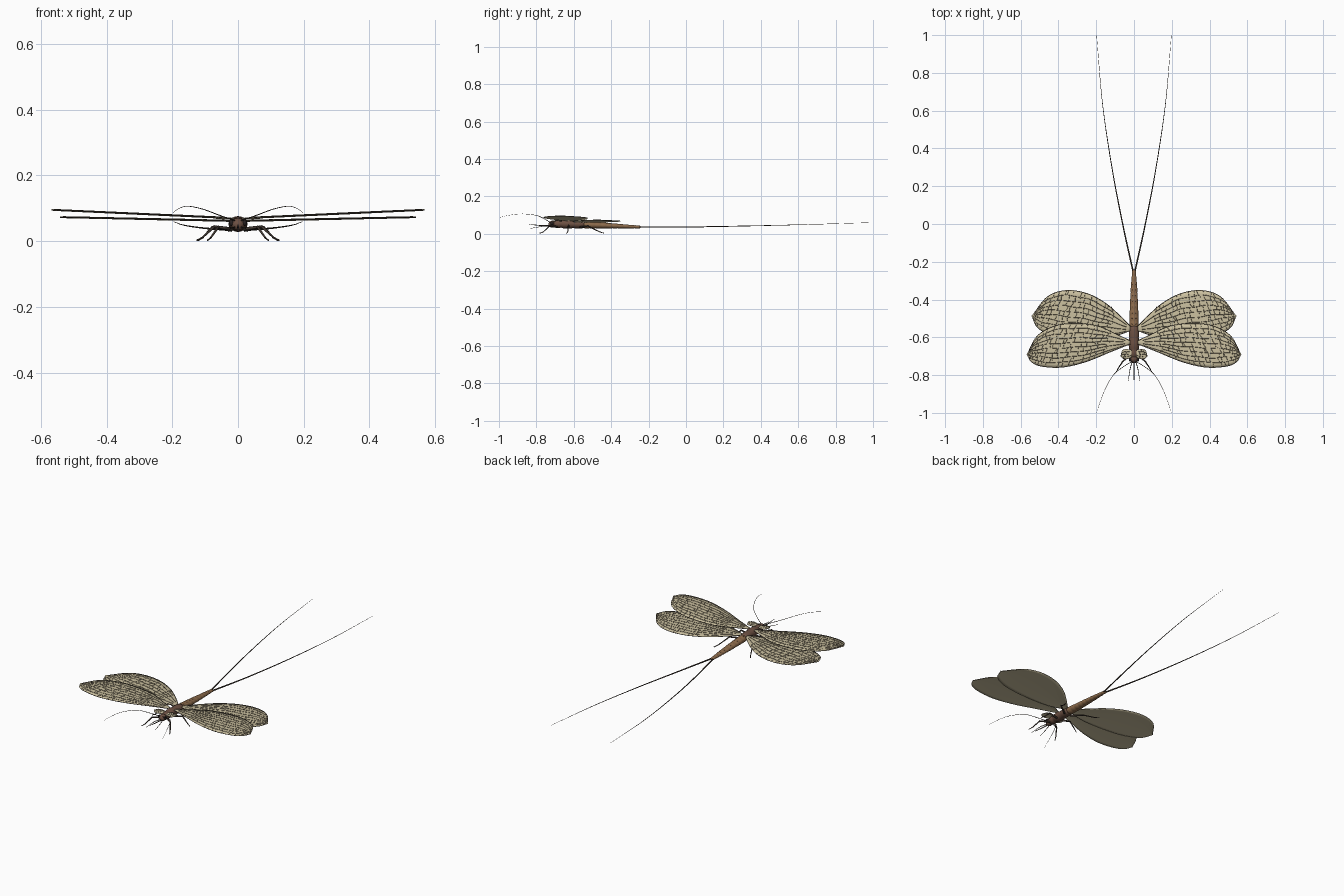
import bpy, bmesh, math, random
from mathutils import Vector

if "Cube" in bpy.data.objects:
    bpy.data.objects.remove(bpy.data.objects["Cube"])
random.seed(4)

def mat(name, c):
    m = bpy.data.materials.new(name)
    m.diffuse_color = (*c, 1)
    m.use_nodes = True
    m.node_tree.nodes["Principled BSDF"].inputs["Base Color"].default_value = m.diffuse_color
    return m

TAN = mat("wing_membrane", (0.60, 0.53, 0.35))
VEIN = mat("vein", (0.09, 0.07, 0.05))
THORAX = mat("thorax_brown", (0.15, 0.08, 0.055))
ABDOMEN = mat("abdomen_brown", (0.26, 0.145, 0.07))
LEG = mat("dark_limb", (0.06, 0.045, 0.035))
EYE = mat("eye_black", (0.02, 0.015, 0.015))

def finish(name, bm, m, smooth=True):
    bmesh.ops.recalc_face_normals(bm, faces=bm.faces)
    me = bpy.data.meshes.new(name)
    bm.to_mesh(me)
    bm.free()
    me.materials.append(m)
    for p in me.polygons:
        p.use_smooth = smooth
    ob = bpy.data.objects.new(name, me)
    bpy.context.collection.objects.link(ob)
    return ob

def smooth_path(pts, n):
    """n+1 evenly parameterised Catmull-Rom samples through pts."""
    p = [Vector(q) for q in pts]
    p = [2 * p[0] - p[1]] + p + [2 * p[-1] - p[-2]]
    out = []
    for i in range(n + 1):
        t = i / n * (len(p) - 3)
        k = min(int(t), len(p) - 4)
        t -= k
        a, b, c, d = p[k:k + 4]
        out.append(0.5 * (2 * b + (c - a) * t + (2 * a - 5 * b + 4 * c - d) * t * t
                          + (3 * b - a - 3 * c + d) * t ** 3))
    return out

def tube(bm, pts, r0, r1, sides=6):
    rings = []
    for i, p in enumerate(pts):
        d = (pts[min(i + 1, len(pts) - 1)] - pts[max(i - 1, 0)]).normalized()
        s = d.cross(Vector((0, 0, 1)))
        s = s.normalized() if s.length > 1e-4 else Vector((1, 0, 0))
        w = s.cross(d)
        r = r0 + (r1 - r0) * i / (len(pts) - 1)
        rings.append([bm.verts.new(p + r * (s * math.cos(a) + w * math.sin(a)))
                      for a in (2 * math.pi * j / sides for j in range(sides))])
    skin(bm, rings)

def skin(bm, rings):
    n = len(rings[0])
    for a, b in zip(rings, rings[1:]):
        for j in range(n):
            bm.faces.new((a[j], a[(j + 1) % n], b[(j + 1) % n], b[j]))
    bm.faces.new(rings[0])
    bm.faces.new(rings[-1])

def body(name, sections, m, sides=20):
    """Lofted body part from (y, z, half width, half height) sections."""
    bm = bmesh.new()
    skin(bm, [[bm.verts.new((w * math.cos(a), y, z + h * math.sin(a)))
               for a in (2 * math.pi * j / sides for j in range(sides))]
              for y, z, w, h in sections])
    return finish(name, bm, m)

def ball(bm, c, r):
    vs = bmesh.ops.create_uvsphere(bm, u_segments=12, v_segments=8, radius=1)["verts"]
    for v in vs:
        v.co = Vector(c) + Vector(a * b for a, b in zip(v.co, r))

def wing(name, front, rear, z0, rise, n_veins, rows, scale=1.0):
    """Membrane between two edge curves, with raised veins, both sides."""
    N, M = 40, 12
    f, r = smooth_path([(*p, 0) for p in front], N), smooth_path([(*p, 0) for p in rear], N)

    def at(u, v, lift=0.0):
        i = min(int(u * N), N - 1)
        t = u * N - i
        p = f[i].lerp(f[i + 1], t).lerp(r[i].lerp(r[i + 1], t), v)
        p.z = z0 + rise * p.x + 0.003 * math.sin(v * math.pi) + lift
        return p

    for side, sx in (("right", 1), ("left", -1)):
        # membrane
        bm = bmesh.new()
        g = [[bm.verts.new(at(i / N, j / M)) for j in range(M + 1)] for i in range(N + 1)]
        for i in range(N):
            for j in range(M):
                bm.faces.new((g[i][j], g[i + 1][j], g[i + 1][j + 1], g[i][j + 1]))
        bmesh.ops.remove_doubles(bm, verts=bm.verts, dist=1e-5)
        bmesh.ops.scale(bm, vec=(sx, 1, 1), verts=bm.verts)
        ob = finish(f"{name}_{side}", bm, TAN)
        if ob.data.polygons[200 % len(ob.data.polygons)].normal.z < 0:
            ob.data.flip_normals()
        sol = ob.modifiers.new("thickness", "SOLIDIFY")
        sol.thickness = 0.002
        # rim, long veins and cross veins
        bm = bmesh.new()
        for v in (0, 1):
            tube(bm, [at(i / N, v) for i in range(N + 1)], 0.0017 * scale, 0.0011 * scale)
        vs = [k / n_veins for k in range(n_veins + 1)]
        for k, v in enumerate(vs[1:-1]):
            u0 = (0.05, 0.22)[k % 2]
            tube(bm, [at(u0 + (0.97 - u0) * i / 24, v + 0.012 * math.sin(i * 0.9 + v * 30), 0.0004)
                      for i in range(25)], 0.0011 * scale, 0.0007 * scale, 4)
        for a, b in zip(vs, vs[1:]):
            for k in range(rows):
                u = 0.2 + 0.76 * (k + random.uniform(0, 0.8)) / rows
                s = random.uniform(-0.012, 0.012)
                tube(bm, [at(u, a, 0.0004), at(u + s, (a + b) / 2, 0.0004), at(u + s, b, 0.0004)],
                     0.0007 * scale, 0.0007 * scale, 4)
        bmesh.ops.scale(bm, vec=(sx, 1, 1), verts=bm.verts)
        finish(f"{name}_veins_{side}", bm, VEIN, False)

# wings and the small lobes in front of them
wing("fore_wing",
     [(.02, -.635), (.12, -.675), (.25, -.728), (.375, -.758), (.48, -.755), (.54, -.733), (.567, -.69)],
     [(.02, -.618), (.10, -.580), (.19, -.540), (.30, -.527), (.41, -.537), (.51, -.59), (.567, -.69)],
     0.068, 0.046, 9, 15)
wing("hind_wing",
     [(.02, -.565), (.10, -.592), (.20, -.605), (.32, -.605), (.43, -.59), (.51, -.55), (.541, -.487)],
     [(.02, -.54), (.085, -.475), (.164, -.41), (.26, -.364), (.365, -.352), (.46, -.386), (.541, -.487)],
     0.060, 0.022, 9, 15)
wing("front_lobe",
     [(.012, -.705), (.035, -.714), (.058, -.712), (.071, -.698)],
     [(.012, -.668), (.035, -.664), (.060, -.668), (.071, -.698)],
     0.066, 0.05, 4, 3, 0.7)

# body
body("head", [(-.735, .050, .006, .006), (-.731, .050, .014, .013), (-.722, .051, .020, .018),
              (-.711, .052, .021, .019), (-.702, .052, .016, .015)], THORAX)
body("thorax", [(-.708, .052, .012, .012), (-.703, .052, .021, .019), (-.675, .052, .024, .021),
                (-.667, .052, .021, .019), (-.658, .052, .027, .023), (-.625, .052, .029, .024),
                (-.602, .051, .025, .021), (-.594, .051, .027, .022), (-.560, .050, .026, .021),
                (-.535, .048, .021, .018)], THORAX)
abd = []
for i in range(10):
    t = i / 10
    y, w = -.545 + .30 * t, .0245 - .016 * t ** 1.7
    z, h = .048 - .012 * t, .0195 - .0125 * t
    abd += [(y, z, w * .95, h * .95), (y + .006, z, w, h), (y + .026, z - .001, w * .98, h * .98)]
body("abdomen", abd + [(-.242, .036, .004, .004)], ABDOMEN)

# eyes and abdomen tubercles
bm = bmesh.new()
for s in (-1, 1):
    ball(bm, (s * .019, -.718, .055), (.008, .010, .010))
finish("eyes", bm, EYE)
bm = bmesh.new()
for i in range(9):
    t = (i + .5) / 10
    for s in (-1, 1):
        ball(bm, (s * (.011 - .006 * t), -.545 + .30 * t, .066 - .0245 * t), (.002, .003, .0018))
finish("abdomen_tubercles", bm, THORAX)

def pair(name, pts, r0, r1, n=24, m=LEG):
    for side, s in (("right", 1), ("left", -1)):
        bm = bmesh.new()
        tube(bm, smooth_path([(s * x, y, z) for x, y, z in pts], n), r0, r1)
        finish(f"{name}_{side}", bm, m)

# tail filaments, antennae and mouthparts
pair("tail_filament", [(.005, -.25, .036), (.060, 0, .036), (.117, .30, .041), (.167, .64, .049),
                       (.198, 1.0, .060)], .0042, .0006, 40)
pair("antenna", [(.010, -.728, .062), (.055, -.755, .078), (.11, -.80, .098), (.155, -.88, .106),
                 (.182, -.95, .098), (.198, -1.0, .086)], .0018, .0005)
pair("palp", [(.010, -.730, .042), (.020, -.765, .040), (.026, -.80, .034), (.030, -.832, .028)], .0022, .0010)
bm = bmesh.new()
tube(bm, smooth_path([(0, -.728, .042), (0, -.775, .044), (0, -.84, .050)], 8), .004, .001, 8)
finish("beak", bm, LEG)

# legs: hip, knee, ankle, toe
LEGS = {"front_leg": [(.018, -.69, .036), (.060, -.728, .043), (.083, -.763, .010), (.092, -.780, .003)],
        "middle_leg": [(.020, -.63, .034), (.072, -.628, .044), (.108, -.632, .011), (.124, -.638, .003)],
        "hind_leg": [(.020, -.565, .034), (.078, -.525, .042), (.108, -.462, .010), (.120, -.440, .003)]}
for name, pts in LEGS.items():
    for side, s in (("right", 1), ("left", -1)):
        bm = bmesh.new()
        q = [Vector((s * x, y, z)) for x, y, z in pts]
        for a, b, r0, r1 in zip(q, q[1:], (.0058, .0038, .0027), (.0038, .0026, .0018)):
            tube(bm, [a, a.lerp(b, .5), b], r0, r1, 8)
        ball(bm, q[1], (.0044, .0044, .0044))
        ball(bm, q[3], (.003, .003, .003))
        finish(f"{name}_{side}", bm, LEG)
